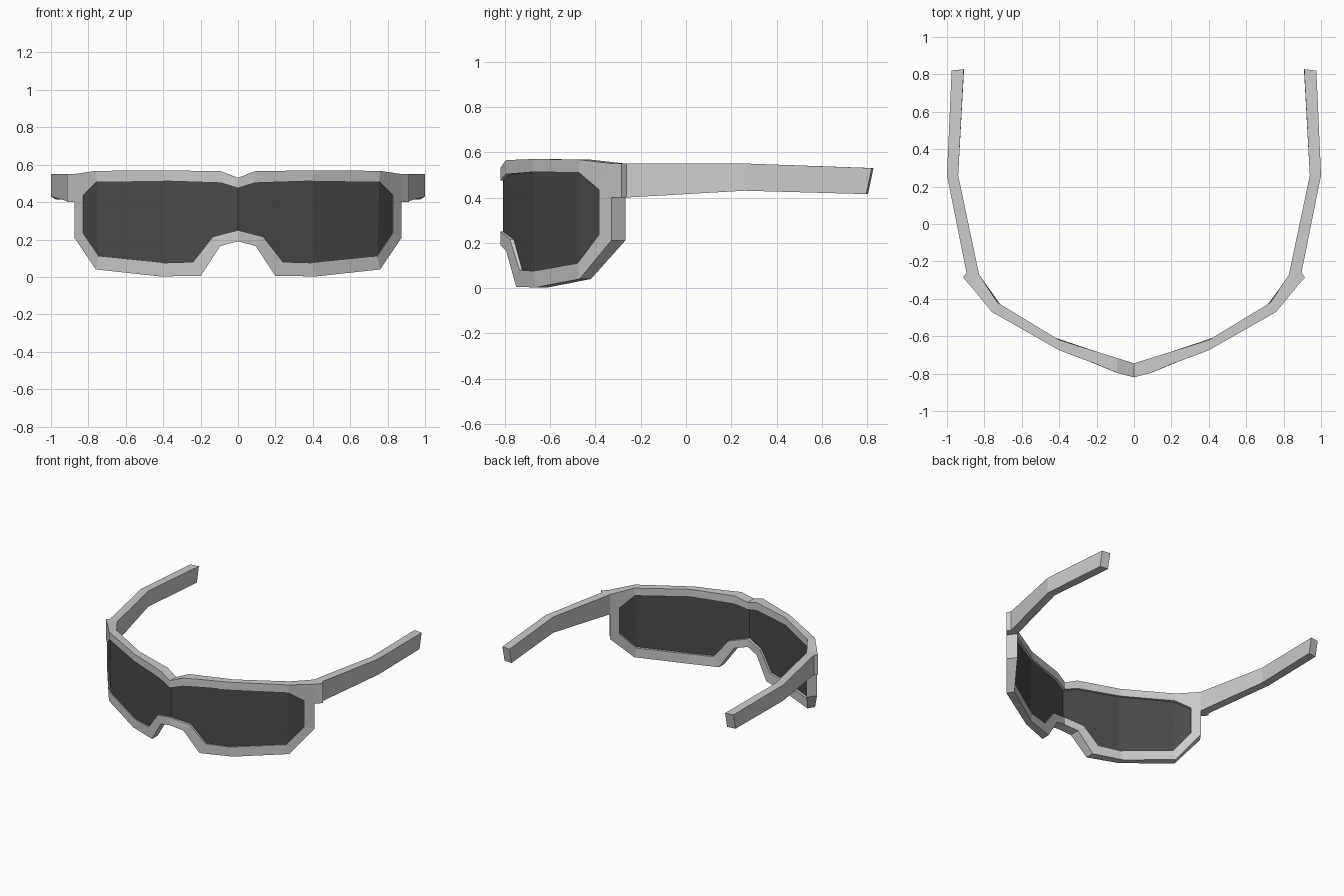
import bpy, bmesh

if "Cube" in bpy.data.objects:
    bpy.data.objects.remove(bpy.data.objects["Cube"])

# Right half outlines in front view (x, z), top centre round to bottom centre
OUTER = [(0, .53), (.09, .565), (.21, .567), (.4, .57), (.76, .567), (.875, .55),
         (.875, .21), (.76, .04), (.42, .003), (.2, .005), (.095, .165), (0, .19)]
INNER = [(0, .475), (.09, .503), (.21, .507), (.4, .513), (.755, .51), (.83, .435),
         (.83, .235), (.745, .11), (.4, .075), (.24, .08), (.135, .215), (0, .25)]

# Wrap-around curves: (x, y)
FRONT = [(0, -.82), (.1, -.793), (.2, -.75), (.4, -.675), (.76, -.47), (.875, -.33)]
BACK = [(0, -.745), (.4, -.62), (.76, -.42), (.875, -.268)]
LENS_FRONT = [(0, -.808), (.4, -.667), (.76, -.462), (.875, -.322)]
LENS_BACK = [(0, -.765), (.4, -.637), (.76, -.437), (.875, -.287)]
SHIFT = [(0, 0), (.4, 0), (.76, -.03), (.875, -.045)]


def interp(curve, x):
    for (x0, y0), (x1, y1) in zip(curve, curve[1:]):
        if x <= x1 + 1e-6:
            return y0 + (y1 - y0) * (x - x0) / (x1 - x0)
    return curve[-1][1]


def finish(name, bm, mat=None):
    bmesh.ops.recalc_face_normals(bm, faces=bm.faces)
    me = bpy.data.meshes.new(name)
    bm.to_mesh(me)
    bm.free()
    ob = bpy.data.objects.new(name, me)
    bpy.context.collection.objects.link(ob)
    if mat:
        me.materials.append(mat)
    return ob


def wrapped_loop(bm, half, curve, shift):
    """Closed symmetric loop of vertices bent along a curve."""
    pts = [(x + shift * interp(SHIFT, x), interp(curve, x), z) for x, z in half]
    pts += [(-x, y, z) for x, y, z in reversed(pts[1:-1])]
    return [bm.verts.new(p) for p in pts]


def bridge(bm, a, b):
    n = len(a)
    for i in range(n):
        j = (i + 1) % n
        bm.faces.new((a[i], a[j], b[j], b[i]))


# Rim: one ring with rectangular section
bm = bmesh.new()
rings = [wrapped_loop(bm, h, c, s) for h, c, s in
         ((OUTER, FRONT, 0), (INNER, FRONT, 0), (INNER, BACK, 1), (OUTER, BACK, 1))]
for k in range(4):
    bridge(bm, rings[k], rings[(k + 1) % 4])
finish("frame_rim", bm)

# Lens: dark wrapped shield filling the rim
dark = bpy.data.materials.new("dark_lens")
dark.diffuse_color = (.07, .07, .07, 1)
dark.use_nodes = True
dark.node_tree.nodes["Principled BSDF"].inputs["Base Color"].default_value = dark.diffuse_color
bm = bmesh.new()
faces = [wrapped_loop(bm, INNER, LENS_FRONT, 0), wrapped_loop(bm, INNER, LENS_BACK, .6)]
bridge(bm, *faces)
n, m = len(faces[0]), len(INNER) - 1
for v in faces:
    for i in range(m // 2):
        bm.faces.new((v[i], v[i + 1], v[m - i - 1], v[m - i]))
        bm.faces.new((v[-i % n], v[-i - 1], v[m + i + 1], v[m + i]))
finish("lens", bm, dark)

# Temple arms: stations of (outer xy, inner xy, bottom z, top z, bottom y offset)
ARM = [((.875, -.33), (.828, -.275), .40, .55, 0),
       ((.915, -.285), (.829, -.269), .40, .55, 0),
       ((.895, -.262), (.83, -.262), .40, .55, 0),
       ((1.0, .26), (.94, .26), .43, .55, 0),
       ((.975, .82), (.91, .828), .415, .53, -.024)]
for side, label in ((1, "right"), (-1, "left")):
    bm = bmesh.new()
    secs = []
    for (ox, oy), (ix, iy), lo, hi, d in ARM:
        secs.append([bm.verts.new(p) for p in
                     ((side * ox, oy + d, lo), (side * ox, oy, hi),
                      (side * ix, iy, hi), (side * ix, iy + d, lo))])
    for a, b in zip(secs, secs[1:]):
        bridge(bm, a, b)
    bm.faces.new(secs[0])
    bm.faces.new(secs[-1])
    finish("temple_arm_" + label, bm)
